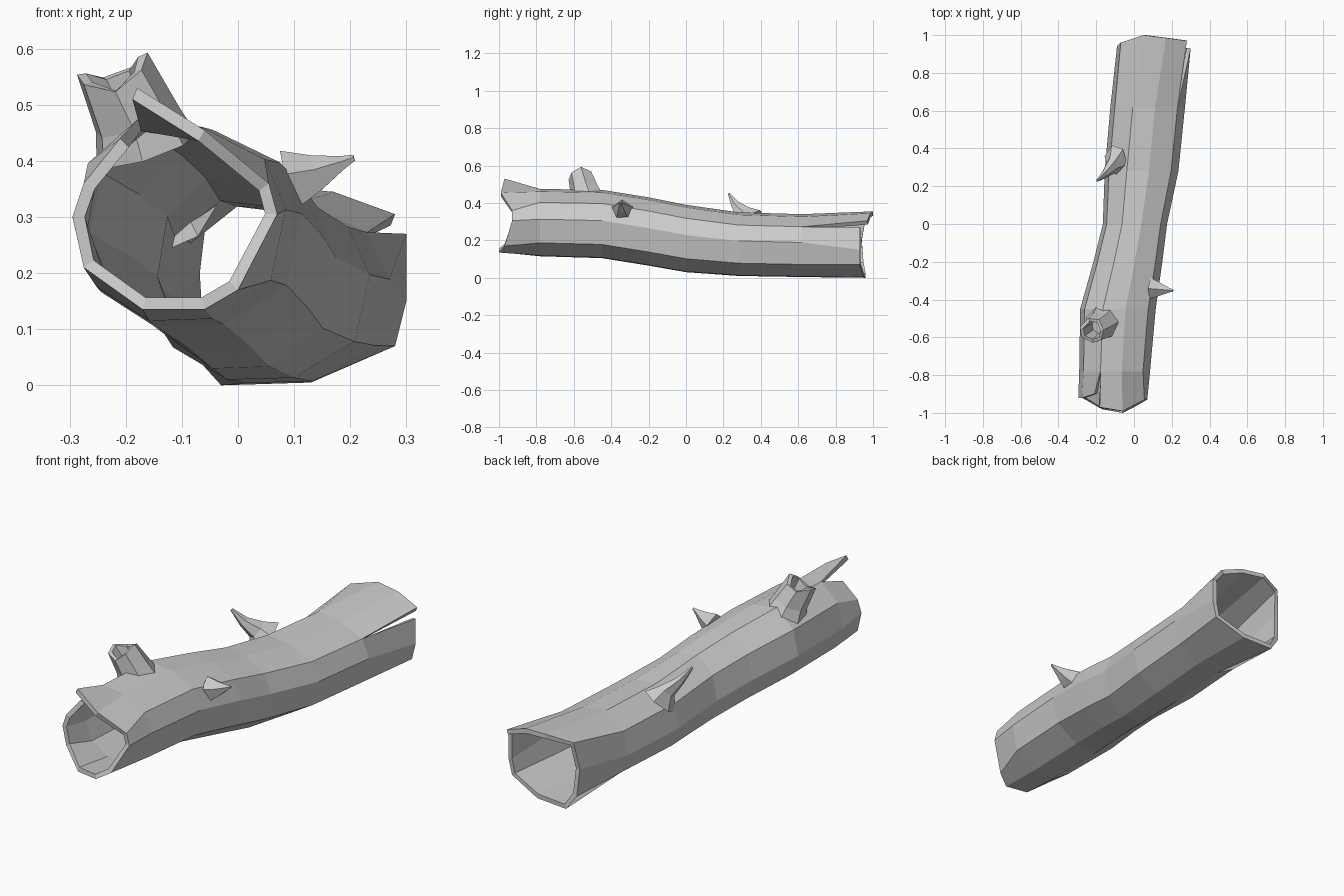
import bpy, bmesh, math
from mathutils import Vector

if "Cube" in bpy.data.objects:
    bpy.data.objects.remove(bpy.data.objects["Cube"])

def add_object(name, bm):
    mesh = bpy.data.meshes.new(name)
    bm.to_mesh(mesh)
    bm.free()
    ob = bpy.data.objects.new(name, mesh)
    bpy.context.collection.objects.link(ob)
    return ob

# --- hollow trunk: facets run lengthwise, columns 4/5 and 7/8 are split seams
profile = [(.35, 0), (.65, .01), (.93, .2), (1, .55), (.9, .8), (.9, .8),
           (.6, .96), (.3, 1), (.3, 1), (.06, .78), (0, .45), (.1, .17)]
stations = [(-.78, -.29, .085, .115, .475), (-.45, -.285, .115, .105, .47),
            (-.2, -.215, .15, .065, .43), (0, -.165, .175, .03, .39),
            (.28, -.155, .235, .01, .35), (.62, -.125, .27, .004, .34)]
# ragged broken ends
front = [(-.17, -.98, .135), (-.06, -1, .135), (0, -.97, .17), (.07, -.93, .305),
         (.055, -.93, .36), (.055, -.93, .36), (-.06, -.99, .455), (-.18, -.97, .53),
         (-.21, -.9, .44), (-.275, -.92, .36), (-.295, -.92, .3), (-.275, -.92, .21)]
back = [(-.03, .96, 0), (.13, .95, .005), (.28, .93, .07), (.3, .93, .15),
        (.3, .93, .27), (.28, .97, .305), (.17, .985, .345), (.05, 1, .355),
        (.05, 1, .355), (-.07, .96, .33), (-.09, .94, .2), (-.08, .95, .07)]
rings = [front]
for y, x0, x1, z0, z1 in stations:
    rings.append([(x0 + u * (x1 - x0), y, z0 + v * (z1 - z0)) for u, v in profile])
rings.append(back)

bm = bmesh.new()
grid = [[bm.verts.new(p) for p in r] for r in rings]
n = len(profile)
for a, b in zip(grid, grid[1:]):
    for k in range(n):
        if k in (4, 7):
            continue
        j = (k + 1) % n
        bm.faces.new((a[k], b[k], b[j], a[j]))
bmesh.ops.remove_doubles(bm, verts=bm.verts, dist=.001)
trunk = add_object("hollow_trunk", bm)
mod = trunk.modifiers.new("bark_thickness", 'SOLIDIFY')
mod.thickness = .022
mod.offset = -1

# --- branches: closed tube through rings of (centre, radius)
def tube(name, path, axis, sides, flat=1.0, jag=None):
    axis = Vector(axis).normalized()
    side = axis.cross(Vector((.3, .9, .1))).normalized()
    other = axis.cross(side)
    bm = bmesh.new()
    rows = []
    for i, (c, r) in enumerate(path):
        row = []
        for k in range(sides):
            t = 2 * math.pi * k / sides
            p = Vector(c) + side * (r * math.cos(t) * flat) + other * (r * math.sin(t))
            if jag and i in jag:
                p += axis * .018 * math.sin(2 * t + 1)
            row.append(bm.verts.new(p))
        rows.append(row)
    for a, b in zip(rows, rows[1:]):
        for k in range(sides):
            j = (k + 1) % sides
            bm.faces.new((a[k], a[j], b[j], b[k]))
    bm.faces.new(rows[0])
    bm.faces.new(rows[-1])
    bmesh.ops.recalc_face_normals(bm, faces=bm.faces)
    return add_object(name, bm)

# broken hollow stump on top
tube("branch_stump", [((-.165, -.525, .42), .095), ((-.18, -.54, .47), .08),
                      ((-.22, -.565, .555), .068), ((-.22, -.565, .553), .05),
                      ((-.185, -.54, .47), .04)],
     (-.3, -.2, .93), 7, jag=(2, 3))

# small side spike
tube("side_twig", [((.09, -.34, .36), .06), ((.14, -.345, .375), .036),
                   ((.185, -.35, .395), .014), ((.207, -.352, .405), .006)],
     (.95, -.05, .25), 5)

# upright splinter with a wide torn foot
tube("top_splinter", [((-.095, .335, .3), .1), ((-.115, .31, .345), .05),
                      ((-.155, .265, .39), .026), ((-.195, .23, .45), .007)],
     (-.5, -.45, .75), 6, flat=.7)
